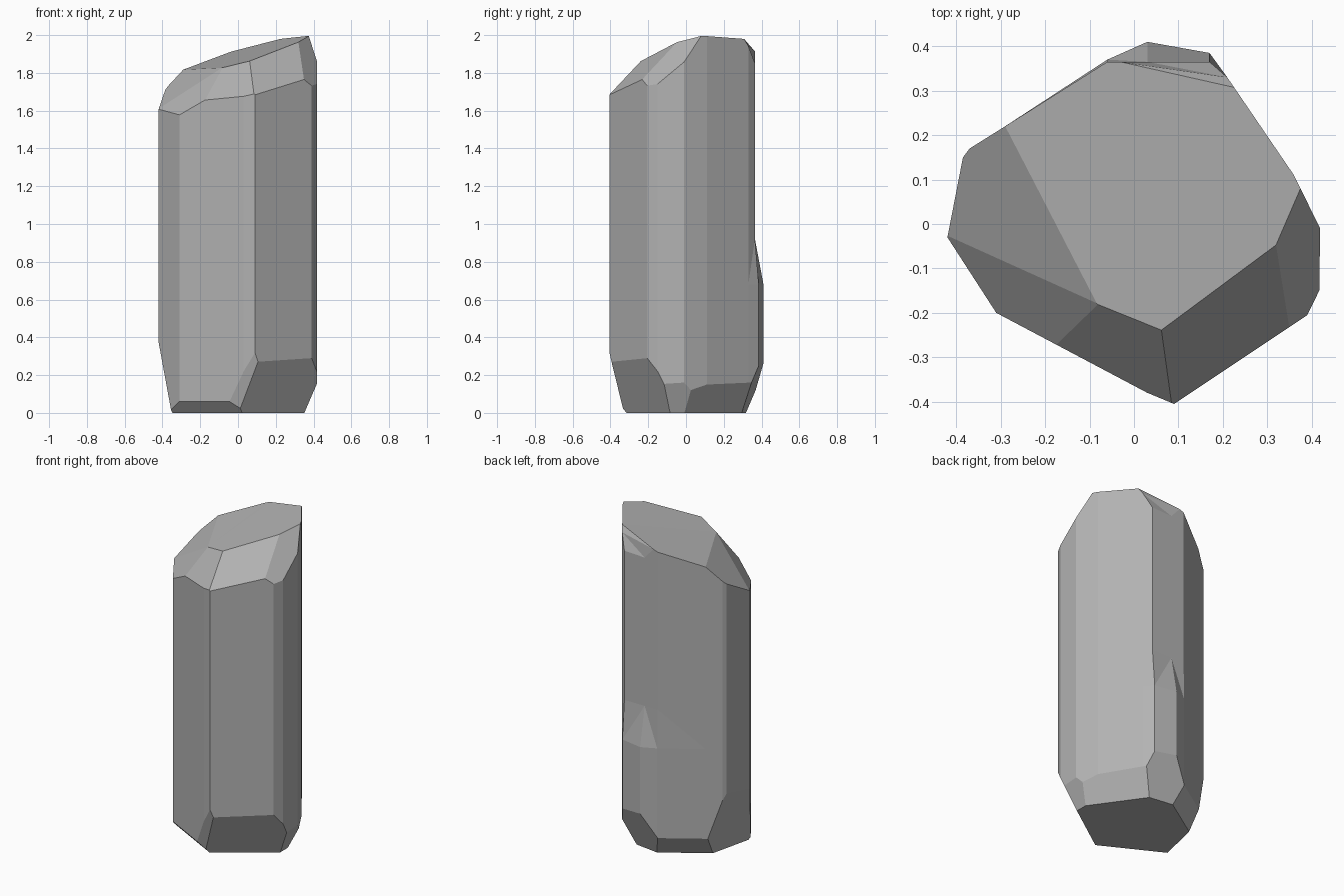
import bpy
import bmesh
from mathutils import Vector

cube = bpy.data.objects.get("Cube")
if cube:
    bpy.data.objects.remove(cube, do_unlink=True)

stone = bpy.data.materials.new("stone grey")
stone.use_nodes = True
grey = (0.45, 0.45, 0.45, 1)
stone.diffuse_color = grey
stone.node_tree.nodes["Principled BSDF"].inputs["Base Color"].default_value = grey

MIDDLE = Vector((0, 0, 1))


def chip(bm, a, b, c):
    """Slice off everything outside the plane through three points and cap it."""
    a, b, c = Vector(a), Vector(b), Vector(c)
    normal = (b - a).cross(c - a).normalized()
    if normal.dot(MIDDLE - a) > 0:
        normal.negate()
    cut = bmesh.ops.bisect_plane(bm, geom=bm.verts[:] + bm.edges[:] + bm.faces[:],
                                 dist=1e-5, plane_co=a, plane_no=normal, clear_outer=True)
    rim = [e for e in cut["geom_cut"] if isinstance(e, bmesh.types.BMEdge) and e.is_boundary]
    if rim:
        bmesh.ops.edgeloop_fill(bm, edges=rim)


# Rough block outline
outline = [(-.42, -.03), (-.31, -.2), (.03, -.38), (.09, -.405), (.39, -.205),
           (.417, -.15), (.419, -.01), (.36, .11), (.21, .33), (.17, .385),
           (.03, .41), (-.06, .37), (-.29, .22), (-.37, .17), (-.385, .15)]
bm = bmesh.new()
base = bm.faces.new([bm.verts.new((x, y, 0)) for x, y in outline])
grown = bmesh.ops.extrude_face_region(bm, geom=[base], use_keep_orig=True)
bmesh.ops.translate(bm, vec=(0, 0, 2.2),
                    verts=[v for v in grown["geom"] if isinstance(v, bmesh.types.BMVert)])
bmesh.ops.recalc_face_normals(bm, faces=bm.faces[:])

# Slanted top, with broken edges around it
top_cuts = [
    ((-.29, .22, 1.817), (.06, -.24, 1.862), (.37, .05, 1.99)),
    ((-.29, .22, 1.817), (-.08, -.18, 1.83), (-.39, -.04, 1.63)),
    ((-.39, -.04, 1.63), (-.08, -.18, 1.83), (-.2, -.26, 1.64)),
    ((-.08, -.18, 1.83), (.06, -.24, 1.86), (-.2, -.27, 1.64)),
    ((.06, -.24, 1.862), (.32, -.05, 1.96), (.2, -.33, 1.72)),
    ((.32, -.05, 1.96), (.36, .05, 1.99), (.42, -.1, 1.78)),
    ((0, .375, 1.92), (.15, .33, 1.96), (.05, .41, 1.84)),
]
# Worn foot
foot_cuts = [
    ((.09, -.4, .26), (.39, -.2, .28), (.3, -.12, 0)),
    ((.03, -.38, .22), (.12, -.39, .25), (.06, -.33, 0)),
    ((.42, -.1, .16), (.41, 0, .14), (.35, 0, 0)),
    ((.36, .11, .15), (.21, .33, .16), (.28, .09, 0)),
    ((.03, .405, .25), (.17, .385, .25), (.1, .3, 0)),
    ((-.29, .22, .12), (-.06, .37, .12), (-.2, .2, 0)),
    ((-.415, 0, .38), (-.38, .15, .38), (-.32, 0, 0)),
    ((-.31, -.2, .06), (.03, -.38, .06), (-.1, -.25, 0)),
]
for points in top_cuts + foot_cuts:
    chip(bm, *points)

# Back bulges below and steps in above
for height in (.68, .92):
    bmesh.ops.bisect_plane(bm, geom=bm.verts[:] + bm.edges[:] + bm.faces[:],
                           plane_co=(0, 0, height), plane_no=(0, 0, 1))
for v in bm.verts:
    if v.co.z > .9:
        v.co.y = min(v.co.y, .365)

bmesh.ops.remove_doubles(bm, verts=bm.verts[:], dist=.002)
bmesh.ops.triangulate(bm, faces=[f for f in bm.faces if len(f.verts) > 3])
bmesh.ops.recalc_face_normals(bm, faces=bm.faces[:])

mesh = bpy.data.meshes.new("stone_pillar")
bm.to_mesh(mesh)
bm.free()
mesh.materials.append(stone)
pillar = bpy.data.objects.new("stone_pillar", mesh)
bpy.context.collection.objects.link(pillar)
